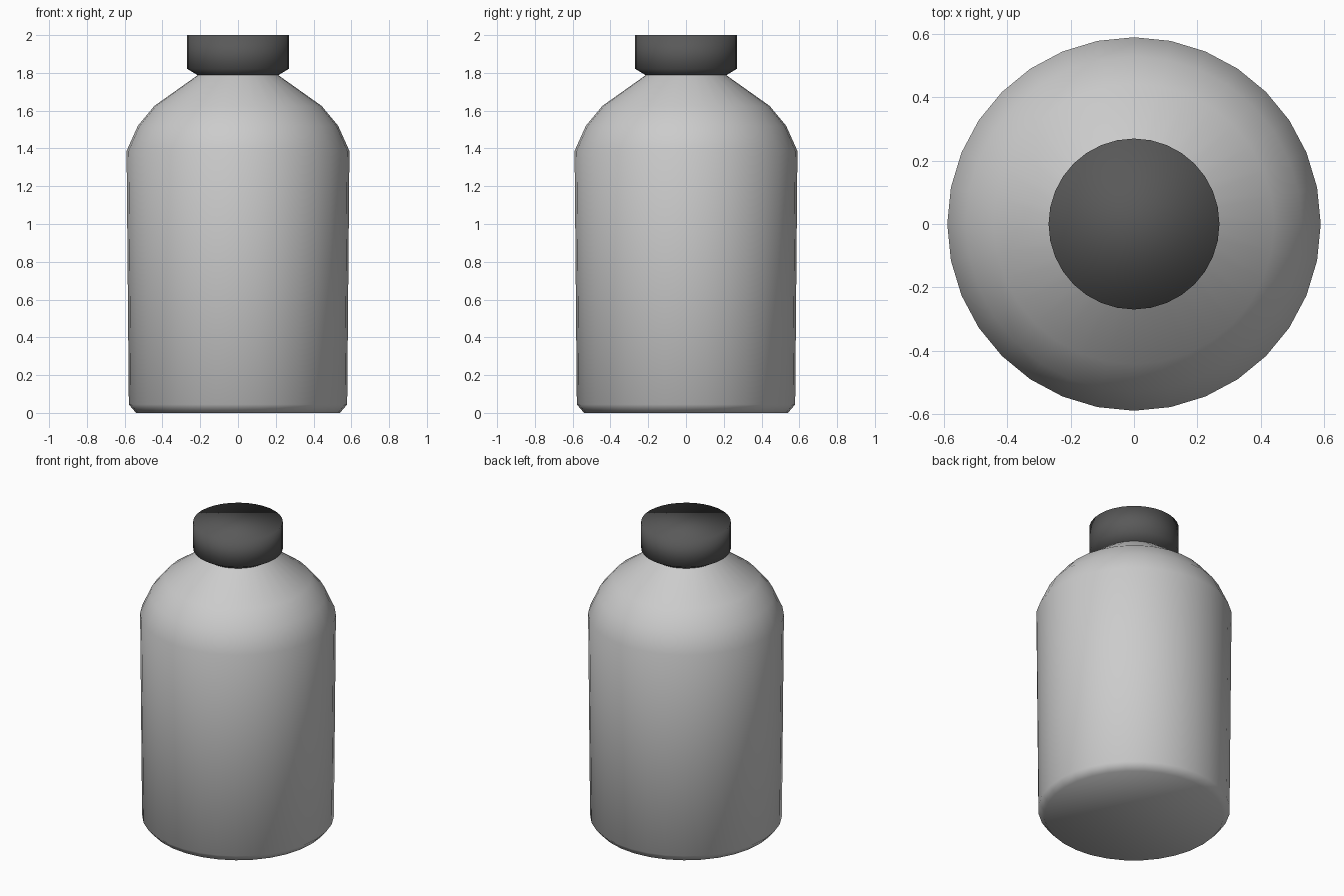
import bpy
import bmesh
from math import cos, sin, pi

if "Cube" in bpy.data.objects:
    bpy.data.objects.remove(bpy.data.objects["Cube"])

SIDES = 32


def lathe(name, profile, cap_bottom=False, cap_top=False):
    """Revolve (radius, height) points around z with smooth shading."""
    bm = bmesh.new()
    rings = []
    for r, z in profile:
        rings.append([bm.verts.new((r * cos(2 * pi * i / SIDES),
                                    r * sin(2 * pi * i / SIDES), z))
                      for i in range(SIDES)])
    for low, high in zip(rings, rings[1:]):
        for i in range(SIDES):
            j = (i + 1) % SIDES
            bm.faces.new((low[i], low[j], high[j], high[i]))
    if cap_bottom:
        bm.faces.new(rings[0][::-1])
    if cap_top:
        bm.faces.new(rings[-1])
    for f in bm.faces:
        f.smooth = True
    mesh = bpy.data.meshes.new(name)
    bm.to_mesh(mesh)
    bm.free()
    obj = bpy.data.objects.new(name, mesh)
    bpy.context.collection.objects.link(obj)
    return obj


# Bottle body: chamfered base, slightly flared wall, rounded shoulder
lathe("bottle_body",
      [(0.54, 0.0), (0.578, 0.045), (0.59, 1.387),
       (0.53, 1.52), (0.443, 1.625), (0.213, 1.788)],
      cap_bottom=True)

# Dark screw cap flaring out from the neck
cap = lathe("bottle_cap",
            [(0.213, 1.788), (0.27, 1.822), (0.27, 2.0)],
            cap_top=True)
dark = bpy.data.materials.new("dark_grey")
dark.diffuse_color = (0.1, 0.1, 0.1, 1.0)
dark.use_nodes = True
dark.node_tree.nodes["Principled BSDF"].inputs["Base Color"].default_value = dark.diffuse_color
cap.data.materials.append(dark)
